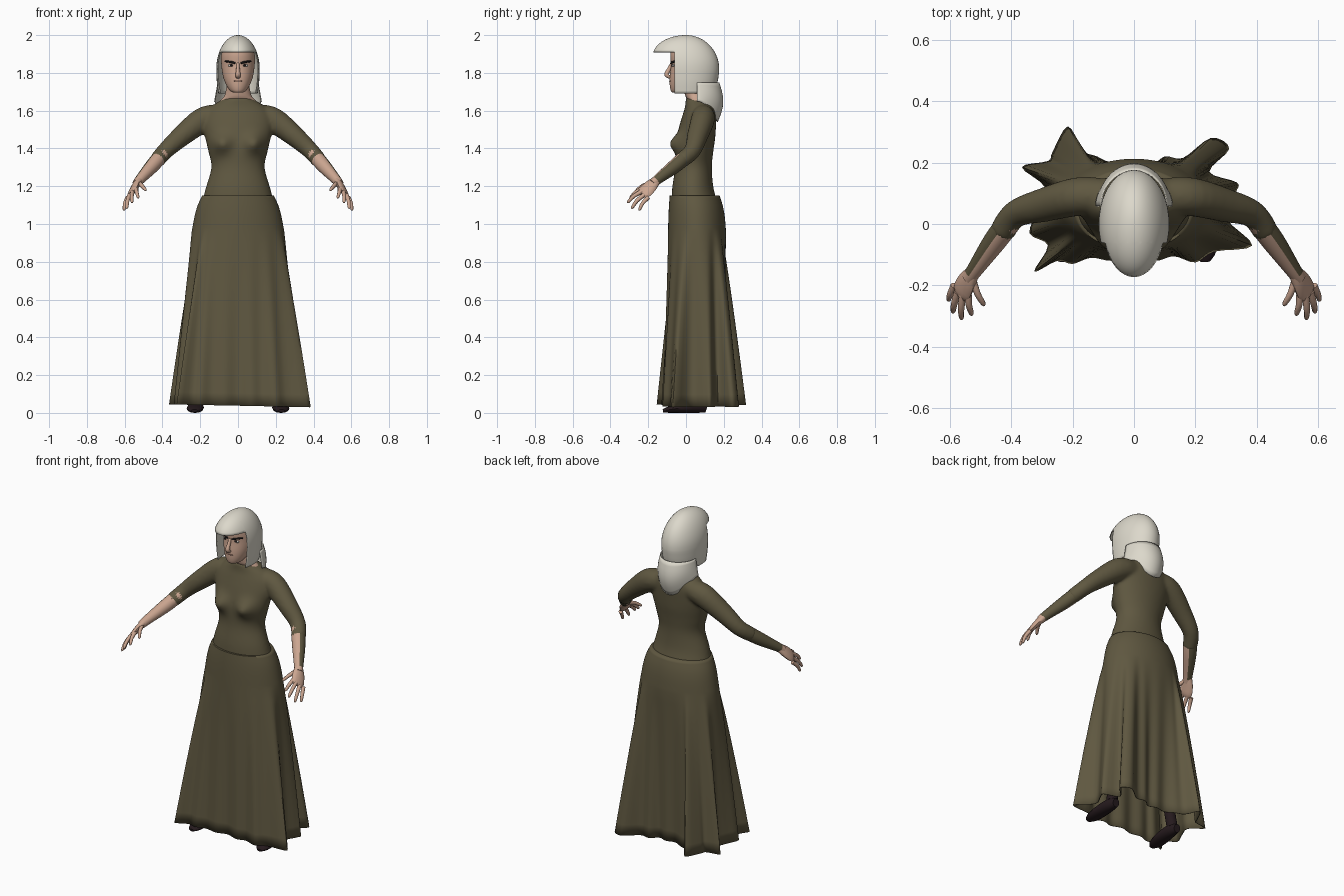
import bpy, bmesh
from math import sin, cos, pi, atan2, exp, radians
from mathutils import Vector, Matrix

if "Cube" in bpy.data.objects:
    bpy.data.objects.remove(bpy.data.objects["Cube"])


def material(name, rgb):
    m = bpy.data.materials.new(name)
    m.use_nodes = True
    m.diffuse_color = (*rgb, 1)
    bsdf = next(n for n in m.node_tree.nodes if n.type == 'BSDF_PRINCIPLED')
    bsdf.inputs["Base Color"].default_value = (*rgb, 1)
    bsdf.inputs["Roughness"].default_value = 0.8
    return m


CLOTH = material("olive cloth", (0.115, 0.097, 0.052))
SKIN = material("skin", (0.6, 0.38, 0.28))
HAIR = material("pale hair", (0.72, 0.69, 0.6))
SHOE = material("dark leather", (0.018, 0.01, 0.012))
BLACK = material("brow black", (0.01, 0.008, 0.008))
WHITE = material("eye white", (0.6, 0.57, 0.54))
LIP = material("lip", (0.36, 0.19, 0.14))


def finish(name, bm, mats, rule=None, thickness=0, angle=50):
    """Turn a bmesh into a smooth object with sharp creases."""
    for f in bm.faces:
        f.smooth = True
        if rule:
            f.material_index = rule(f)
    for e in bm.edges:
        e.smooth = e.calc_face_angle(0) < radians(angle)
    me = bpy.data.meshes.new(name)
    bm.to_mesh(me)
    bm.free()
    ob = bpy.data.objects.new(name, me)
    bpy.context.collection.objects.link(ob)
    for m in mats:
        me.materials.append(m)
    if thickness:
        mod = ob.modifiers.new("thickness", 'SOLIDIFY')
        mod.thickness = thickness
        mod.offset = -1
    return ob


def loft(rings, closed=True, caps=True, bm=None):
    """Skin a list of point rings, into an existing bmesh if given."""
    bm = bm or bmesh.new()
    rows = [[bm.verts.new(p) for p in r] for r in rings]
    n = len(rows[0])
    for a, b in zip(rows, rows[1:]):
        for i in range(n if closed else n - 1):
            j = (i + 1) % n
            bm.faces.new((a[i], a[j], b[j], b[i]))
    if caps:
        bm.faces.new(rows[0])
        bm.faces.new(rows[-1])
    bmesh.ops.remove_doubles(bm, verts=bm.verts, dist=0.0003)
    bmesh.ops.recalc_face_normals(bm, faces=bm.faces)
    return bm


def smooth(pts, steps, cyclic=False):
    """Catmull-Rom subdivision of tuples of any length."""
    n, out = len(pts), []
    get = (lambda i: pts[i % n]) if cyclic else (lambda i: pts[max(0, min(n - 1, i))])
    for i in range(n if cyclic else n - 1):
        for s in range(steps):
            t = s / steps
            out.append(tuple(
                b + 0.5 * t * (c - a + t * (2*a - 5*b + 4*c - d + t * (3*(b - c) + d - a)))
                for a, b, c, d in zip(get(i - 1), get(i), get(i + 1), get(i + 2))))
    return out if cyclic else out + [pts[-1]]


def oval(z, hx, front, back, n=40):
    mid, hy = (front + back) / 2, (back - front) / 2
    return [Vector((hx * cos(2*pi*i/n), mid + hy * sin(2*pi*i/n), z)) for i in range(n)]


def sweep(path, side=(0, 0, 1), steps=3, n=12, mirror=1):
    """Rings of an ellipse carried along (x, y, z, r1, r2) points."""
    path = smooth(path, steps)
    pts = [Vector(p[:3]) for p in path]
    rings = []
    for k, p in enumerate(path):
        t = (pts[min(k + 1, len(pts) - 1)] - pts[max(k - 1, 0)]).normalized()
        u = Vector(side)
        u = (u - t * u.dot(t)).normalized()
        v = t.cross(u)
        ring = [pts[k] + u * p[3] * cos(2*pi*i/n) + v * p[4] * sin(2*pi*i/n) for i in range(n)]
        rings.append([Vector((q.x * mirror, q.y, q.z)) for q in ring])
    return rings


def tube(name, path, mats, rule=None, **shape):
    return finish(name, loft(sweep(path, **shape)), mats, rule)


def ball(name, loc, size, mat):
    bm = bmesh.new()
    bmesh.ops.create_uvsphere(bm, u_segments=16, v_segments=10, radius=1,
                              matrix=Matrix.Translation(loc) @ Matrix.Diagonal((*size, 1)))
    return finish(name, bm, [mat])


# Bodice with sleeves, fused into one skin: height, half width, front, back
profile = [(1.13, .187, -.077, .162), (1.2, .168, -.072, .144), (1.3, .141, -.057, .137),
           (1.38, .156, -.055, .144), (1.45, .172, -.05, .154), (1.52, .185, -.035, .159),
           (1.58, .175, -.017, .162), (1.62, .145, -.005, .157), (1.65, .1, -.002, .135),
           (1.672, .068, 0, .105)]
rings = [oval(*p) for p in smooth(profile, 4)]
for ring in rings:
    for v in ring:
        if v.y < 0.03:
            v.y -= 0.05 * exp(-((abs(v.x) - .088)**2 + (v.z - 1.425)**2) / .0024)
bodice = loft(rings)
for s in (1, -1):
    loft(sweep([(.03, .08, 1.585, .05, .05), (.11, .09, 1.573, .06, .06),
                (.19, .088, 1.549, .067, .063), (.3, .06, 1.464, .055, .055),
                (.385, .033, 1.387, .045, .045), (.43, -.026, 1.335, .042, .042)],
               steps=4, n=20, mirror=s), bm=bodice)
bodice = finish("bodice", bodice, [CLOTH])
fuse = bodice.modifiers.new("fuse", 'REMESH')
fuse.mode = 'VOXEL'
fuse.voxel_size = .009
fuse.use_smooth_shade = True
relax = bodice.modifiers.new("relax", 'SMOOTH')
relax.factor = .5
relax.iterations = 8

# Skirt: round at the hip, falling into uneven folds at the hem
hem = [(.30, .02), (.33, .10), (.335, .135), (.245, .17), (.31, .245), (.25, .28), (.16, .215),
       (.1, .22), (.05, .185), (0, .2), (-.06, .19), (-.12, .22), (-.17, .24), (-.215, .318),
       (-.265, .235), (-.28, .205), (-.365, .185), (-.29, .12), (-.31, .05), (-.34, -.03),
       (-.28, -.07), (-.325, -.155), (-.25, -.12), (-.2, -.13), (-.14, -.11), (-.07, -.12),
       (0, -.1), (.07, -.12), (.13, -.105), (.2, -.125), (.26, -.09), (.385, -.07)]
hem = smooth(hem, 4, cyclic=True)
# Directions are averaged over neighbours so the cloth never overlaps at the hip
dirs = [Vector((x / .24, (y - .055) / .155)).normalized() for x, y in hem]
means = [sum((dirs[(k + j) % len(dirs)] for j in range(-6, 7)), Vector((0, 0)))
         for k in range(len(dirs))]
angles = [atan2(m.y, m.x) for m in means]


def skirt_ring(z, hx, front, back):
    mid, hy = (front + back) / 2, (back - front) / 2
    return [Vector((hx * cos(a), mid + hy * sin(a), z)) for a in angles]


upper = smooth([(1.15, .19, -.086, .178), (1.1, .213, -.09, .194),
                (1.04, .23, -.093, .205), (.96, .245, -.095, .212)], 3)
rings = [skirt_ring(1.152, .165, -.06, .13)] + [skirt_ring(*p) for p in upper]
hip = rings[-1]
for k in range(1, 15):
    t = k / 14
    rings.append([Vector((*p.xy.lerp(Vector(h), t**.88), .96 + (.038 - .02 * h[0] - .96) * t))
                  for p, h in zip(hip, hem)])
finish("skirt", loft(rings, caps=False), [CLOTH], thickness=.004, angle=70)

# Neck and head
finish("neck", loft([oval(*p) for p in smooth(
    [(1.6, .1, .02, .12), (1.65, .095, .012, .11), (1.682, .07, -.005, .1),
     (1.76, .056, -.02, .1)], 4)]), [SKIN])
head = [(1.695, .022, -.07, -.01), (1.705, .042, -.08, .02), (1.735, .062, -.086, .06),
        (1.78, .079, -.086, .1), (1.84, .088, -.08, .12), (1.9, .088, -.083, .13),
        (1.95, .065, -.07, .1)]
finish("head", loft([oval(*p) for p in smooth(head, 4)]), [SKIN])
tube("nose", [(0, -.074, 1.85, .009, .008), (0, -.092, 1.815, .011, .01),
              (0, -.103, 1.79, .012, .014), (0, -.084, 1.776, .008, .012)], [SKIN], side=(0, 1, 0))
ball("mouth", (0, -.083, 1.757), (.023, .006, .004), LIP)
for s, label in ((1, "left"), (-1, "right")):
    ball(label + "_eye", (s * .037, -.066, 1.839), (.016, .009, .007), WHITE)
    ball(label + "_iris", (s * .035, -.07, 1.84), (.01, .008, .007), BLACK)
    tube(label + "_brow", [(.014, -.079, 1.851, .005, .005), (.038, -.07, 1.858, .006, .006),
                           (.068, -.048, 1.861, .004, .004)], [BLACK], mirror=s)

# Hair cap: domed shell with a square face opening and a peaked fringe
rings = [oval(*p) for p in smooth([(1.69, .104, -.15, .15), (1.75, .112, -.165, .167),
                                   (1.81, .115, -.175, .176)], 3)]
for k in range(19):
    a = k / 18 * pi / 2
    c = max(cos(a), 0)
    z = 1.82 + .18 * sin(a)
    peak = (1 - (max(z - 1.89, 0) / .11)**2)**.5 if z < 2 else 0
    rings.append(oval(z, .115 * c, -.176 * peak, .176 * c))
cap = loft(rings, caps=False)
for co, no in (((0, 0, 1.91), (0, 0, 1)), ((0, -.062, 0), (0, 1, 0))):
    bmesh.ops.bisect_plane(cap, geom=cap.verts[:] + cap.edges[:] + cap.faces[:],
                           plane_co=co, plane_no=no, dist=1e-5)
opening = [f for f in cap.faces
           if f.calc_center_median().z < 1.91 and f.calc_center_median().y < -.062]
bmesh.ops.delete(cap, geom=opening, context='FACES')
finish("hair_cap", cap, [HAIR], thickness=.004)

# Hair fall: curved sheet behind the neck with a rounded lower edge
rings = []
for k in range(9):
    v = k / 8
    row = []
    for i in range(25):
        a = pi * i / 24
        drop = .1 + .11 * sin(a)**2
        depth = .118 + .022 * sin(pi * v) - .008 * v**3
        row.append(Vector(((.108 + .018 * v) * cos(a), .058 + depth * sin(a), 1.75 - drop * v)))
    rings.append(row)
finish("hair_fall", loft(rings, closed=False, caps=False), [HAIR], thickness=.004)

# Forearms, hands and shoes
fingers = {"index": ((.54, -.222, 1.192), (.528, -.298, 1.138)),
           "middle": ((.557, -.23, 1.174), (.562, -.312, 1.113)),
           "ring": ((.574, -.222, 1.154), (.59, -.29, 1.082)),
           "little": ((.585, -.2, 1.14), (.605, -.25, 1.072)),
           "thumb": ((.525, -.18, 1.218), (.487, -.267, 1.178))}
for s, label in ((1, "left"), (-1, "right")):
    # The sleeve is open along the inner forearm and ends at the wrist
    def bare(f, s=s):
        inner = f.normal.dot(Vector((-.6 * s, -.8, 0))) > 0
        past_cuff = f.calc_center_median().dot(Vector((.5 * s, -.7, -.5))) > -.235
        return int(inner or past_cuff)

    tube(label + "_forearm", [(.395, .02, 1.376, .039, .039), (.45, -.052, 1.312, .038, .038),
                              (.515, -.145, 1.24, .027, .027), (.537, -.178, 1.213, .023, .023)],
         [CLOTH, SKIN], rule=bare, side=(-.6, -.8, 0), steps=6, n=20, mirror=s)
    tube(label + "_palm", [(.522, -.155, 1.232, .024, .021), (.543, -.187, 1.201, .038, .019),
                           (.56, -.218, 1.17, .041, .015), (.566, -.234, 1.158, .03, .008)],
         [SKIN], side=(.6, .3, -.74), mirror=s)
    for name, (a, b) in fingers.items():
        a, b = Vector(a), Vector(b)
        bend = a.lerp(b, .5) + Vector((.003, -.004, .005))
        tube(label + "_" + name + "_finger",
             [(*a, .012, .012), (*bend, .0105, .0105), (*a.lerp(b, .9), .008, .008),
              (*b, .002, .002)], [SKIN], n=8, mirror=s)
    tube(label + "_shoe", [(.222, .11, .026, .024, .022), (.222, .06, .036, .036, .037),
                           (.226, -.03, .026, .026, .045), (.23, -.09, .017, .017, .038),
                           (.231, -.122, .011, .008, .016)], [SHOE], mirror=s)
    tube(label + "_ankle", [(.22, .07, .05, .032, .032), (.205, .065, .15, .032, .032),
                            (.18, .06, .35, .038, .038)], [SHOE], side=(1, 0, 0), mirror=s)
